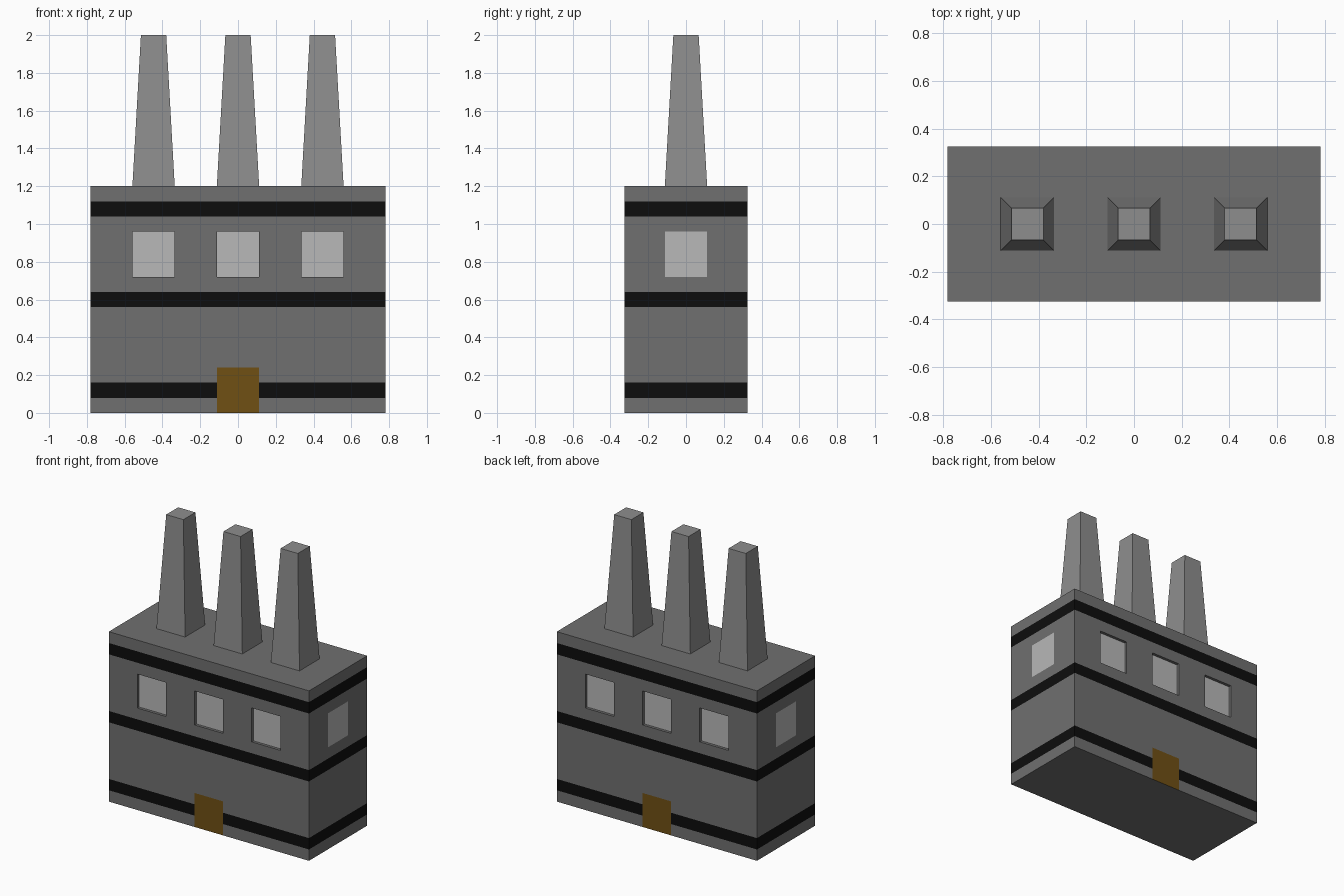
import bpy
import bmesh
from mathutils import Matrix

if "Cube" in bpy.data.objects:
    bpy.data.objects.remove(bpy.data.objects["Cube"])

W, D, H = 0.782, 0.325, 1.2      # half width, half depth, wall height
SPACING, HALF = 0.447, 0.112     # bay spacing, half width of windows / chimney bases
TOP = 0.067                      # half width of chimney tops
RECESS = 0.02
BANDS = [(0.08, 0.16), (0.56, 0.64), (1.04, 1.12)]
WIN_Z = (0.72, 0.96)
DOOR_H = 0.24
BAYS = (-SPACING, 0, SPACING)


def material(name, rgb):
    m = bpy.data.materials.new(name)
    m.diffuse_color = (*rgb, 1)
    m.use_nodes = True
    m.node_tree.nodes["Principled BSDF"].inputs["Base Color"].default_value = m.diffuse_color
    return m


WALL = material("wall_grey", (0.16, 0.16, 0.16))
BLACK = material("band_black", (0.004, 0.004, 0.004))
GLASS = material("window_grey", (0.48, 0.48, 0.48))
WOOD = material("door_brown", (0.16, 0.08, 0.007))
STACK = material("chimney_grey", (0.27, 0.27, 0.27))


def finish(name, bm, mats):
    mesh = bpy.data.meshes.new(name)
    bm.to_mesh(mesh)
    bm.free()
    for m in mats:
        mesh.materials.append(m)
    ob = bpy.data.objects.new(name, mesh)
    bpy.context.collection.objects.link(ob)
    return ob


def box(half_x, half_y, z0, z1):
    bm = bmesh.new()
    mat = Matrix.Translation((0, 0, (z0 + z1) / 2)) @ Matrix.Diagonal((2 * half_x, 2 * half_y, z1 - z0, 1))
    bmesh.ops.create_cube(bm, size=1, matrix=mat)
    return bm


# Main building: one box cut along the bands, windows and doors
bm = box(W, D, 0, H)


def cut(axis, value):
    no = [0, 0, 0]
    no[axis] = 1
    bmesh.ops.bisect_plane(bm, geom=bm.verts[:] + bm.edges[:] + bm.faces[:],
                           plane_co=[value * n for n in no], plane_no=no)


for z in sorted({z for band in BANDS for z in band} | set(WIN_Z) | {DOOR_H}):
    cut(2, z)
for x in BAYS:
    cut(0, x - HALF)
    cut(0, x + HALF)
for y in (-HALF, HALF):
    cut(1, y)

# Sort the wall panels into bands, doors and windows
recessed, glass = [], []
for f in bm.faces:
    c, n = f.calc_center_median(), f.normal
    if abs(n.z) > 0.5:
        continue
    front = abs(n.y) > 0.5
    if any(a < c.z < b for a, b in BANDS):
        f.material_index = 1
    if front and abs(c.x) < HALF and c.z < DOOR_H:
        f.material_index = 3
    if WIN_Z[0] < c.z < WIN_Z[1]:
        if front and any(abs(c.x - x) < HALF for x in BAYS):
            recessed.append(f)
        elif not front and abs(c.y) < HALF:
            glass.append(f)

# Front and back windows are set into the wall, side windows are flush
bmesh.ops.inset_individual(bm, faces=recessed, thickness=0, depth=-RECESS)
for f in recessed + glass:
    f.material_index = 2
finish("factory_building", bm, [WALL, BLACK, GLASS, WOOD])

# Tapered chimneys
for i, x in enumerate(BAYS):
    bm = box(HALF, HALF, H, 2.0)
    for v in bm.verts:
        if v.co.z > 1.6:
            v.co.x *= TOP / HALF
            v.co.y *= TOP / HALF
    finish(f"chimney_{i + 1}", bm, [STACK]).location.x = x
